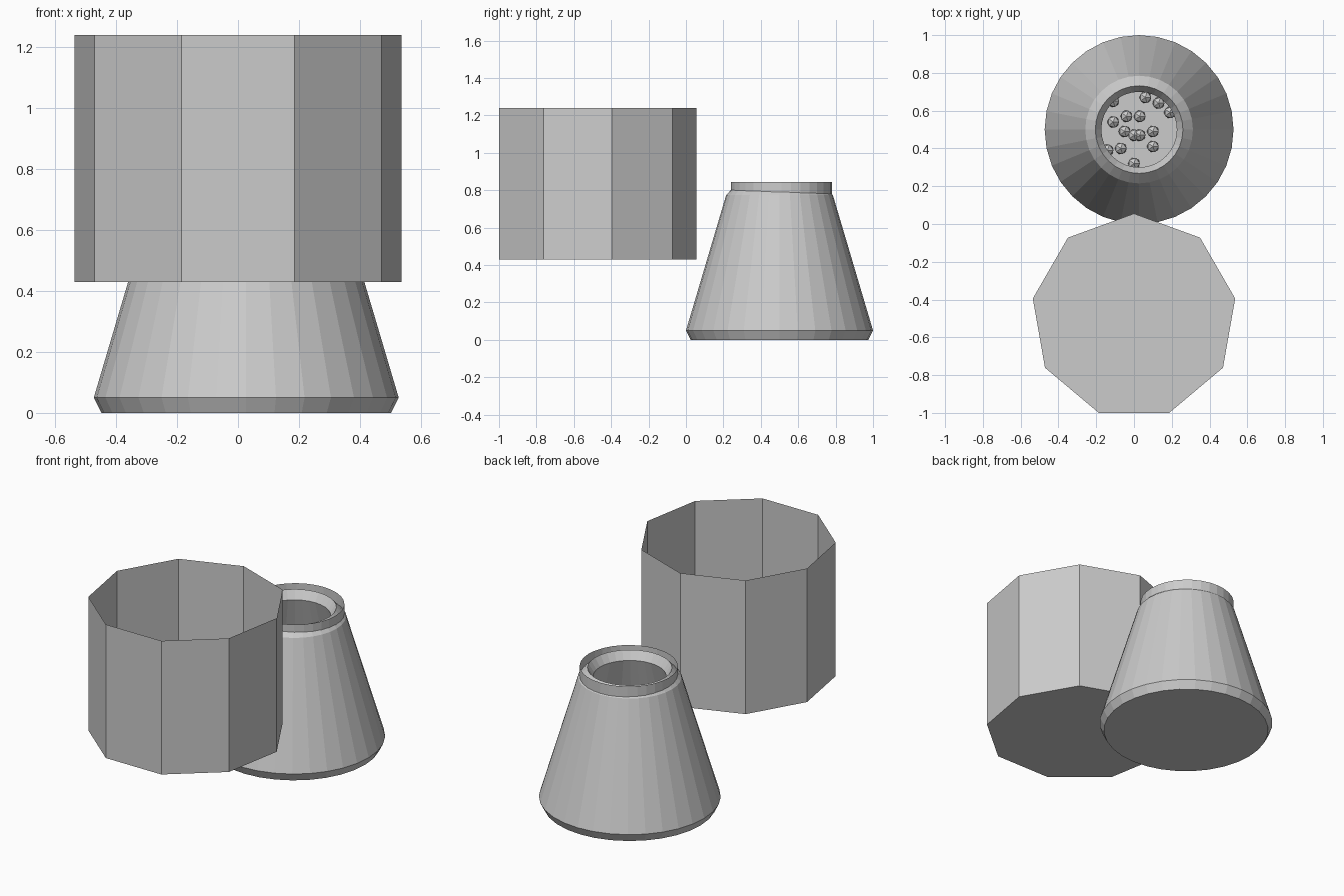
import bpy, bmesh, math
from mathutils import Matrix

if "Cube" in bpy.data.objects:
    bpy.data.objects.remove(bpy.data.objects["Cube"])

grey = bpy.data.materials.new("plain_grey")
grey.diffuse_color = (0.6, 0.6, 0.6, 1)
grey.use_nodes = True
grey.node_tree.nodes["Principled BSDF"].inputs["Base Color"].default_value = grey.diffuse_color


def finish(name, bm, loc):
    me = bpy.data.meshes.new(name)
    bm.to_mesh(me)
    bm.free()
    me.materials.append(grey)
    ob = bpy.data.objects.new(name, me)
    ob.location = loc
    bpy.context.collection.objects.link(ob)
    return ob


def lathe(name, profile, sides, loc, start=0.0, cap_first=False, cap_last=False):
    """Spin (radius, height) points into a faceted surface."""
    bm = bmesh.new()
    rings = []
    for r, z in profile:
        angles = [start + 2 * math.pi * i / sides for i in range(sides)]
        rings.append([bm.verts.new((r * math.cos(a), r * math.sin(a), z)) for a in angles])
    for lo, hi in zip(rings, rings[1:]):
        for i in range(sides):
            j = (i + 1) % sides
            bm.faces.new((lo[i], lo[j], hi[j], hi[i]))
    if cap_first:
        bm.faces.new(rings[0][::-1])
    if cap_last:
        bm.faces.new(rings[-1])
    return finish(name, bm, loc)


# Open nine-sided tub with a closed floor
lathe("tub", [(0.544, 0.43), (0.544, 1.24)], 9, (0, -0.489, 0),
      start=math.pi / 2, cap_first=True)

# Hollow tapered vessel: outer wall, lip, funnel mouth, inner wall and floor
lathe("vessel", [(0.475, 0), (0.5, 0.05), (0.285, 0.775), (0.232, 0.83),
                 (0.2, 0.78), (0.42, 0.06)], 32, (0.027, 0.5, 0),
      cap_first=True, cap_last=True)

# Thin collar around the mouth
lathe("collar", [(0.27, 0.77), (0.27, 0.845)], 32, (0.027, 0.51, 0))

# Small faceted beads scattered on the vessel floor
spots = [(0.06, 0.67), (0.13, 0.64), (0.19, 0.59), (-0.11, 0.65), (-0.04, 0.57),
         (0.03, 0.57), (-0.11, 0.54), (-0.05, 0.49), (0.0, 0.47), (0.03, 0.47),
         (0.1, 0.49), (0.1, 0.41), (-0.07, 0.4), (-0.14, 0.39), (0.0, 0.32)]
bm = bmesh.new()
for x, y in spots:
    bmesh.ops.create_icosphere(bm, subdivisions=1, radius=0.035,
                               matrix=Matrix.Translation((x, y, 0.09)))
finish("beads", bm, (0, 0, 0))
